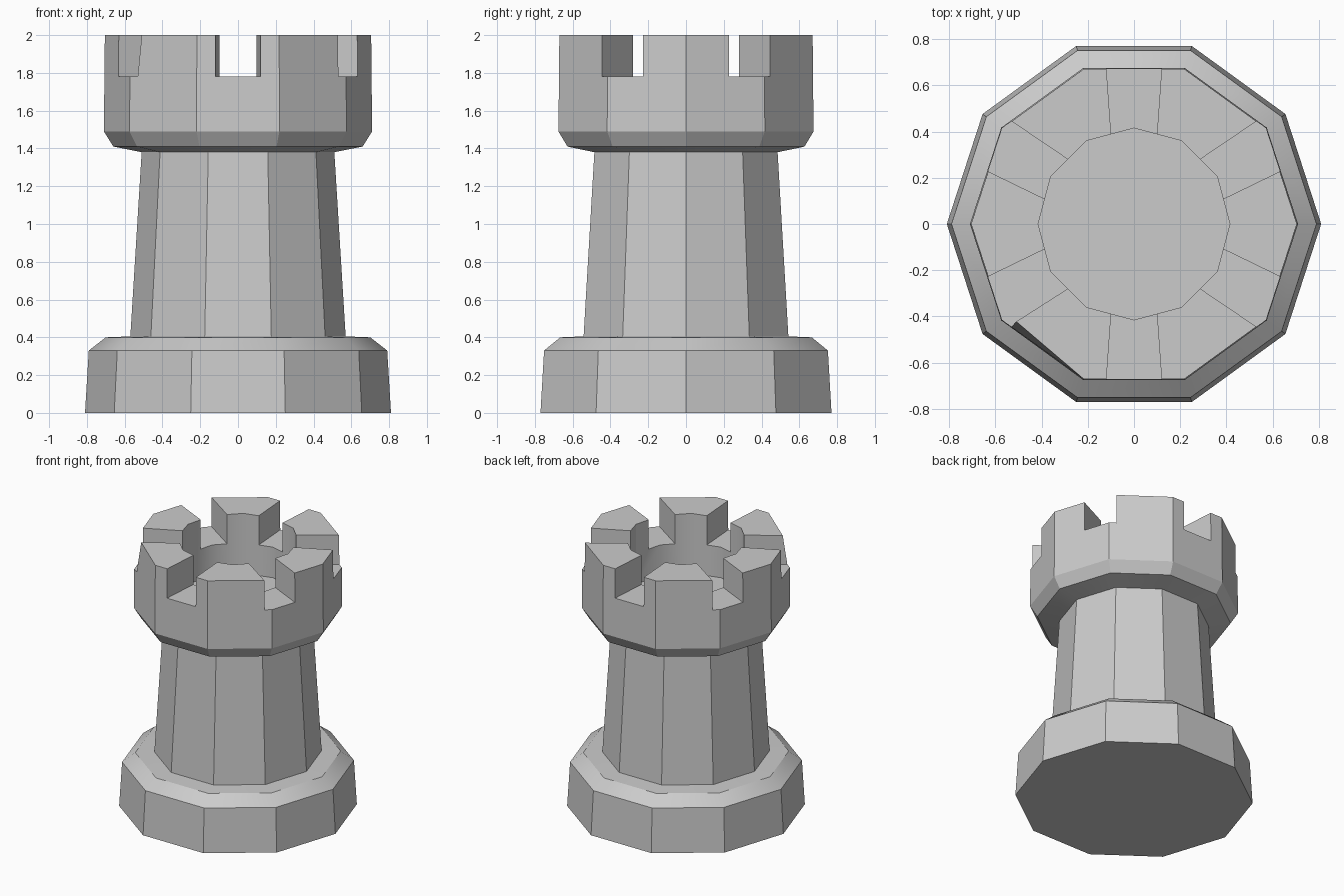
import bpy, bmesh
from math import pi, cos, sin
from mathutils import Vector, Matrix

if "Cube" in bpy.data.objects:
    bpy.data.objects.remove(bpy.data.objects["Cube"])


def new_object(name, bm):
    bmesh.ops.recalc_face_normals(bm, faces=bm.faces)
    mesh = bpy.data.meshes.new(name)
    bm.to_mesh(mesh)
    bm.free()
    obj = bpy.data.objects.new(name, mesh)
    bpy.context.collection.objects.link(obj)
    return obj


def lathe(bm, profile, sides):
    """Stack rings of (radius, height) and close both ends."""
    rings = [[bm.verts.new((r * cos(2 * pi * i / sides), r * sin(2 * pi * i / sides), z))
              for i in range(sides)] for r, z in profile]
    for low, high in zip(rings, rings[1:]):
        for i in range(sides):
            j = (i + 1) % sides
            bm.faces.new((low[i], low[j], high[j], high[i]))
    bm.faces.new(rings[0][::-1])
    bm.faces.new(rings[-1])


# Ten-sided tower: plinth, tapering shaft and flared head
bm = bmesh.new()
lathe(bm, [(0.81, 0), (0.79, 0.33), (0.70, 0.40), (0.57, 0.405),
           (0.51, 1.38), (0.66, 1.41), (0.71, 1.49), (0.705, 2.0)], 10)
tower = new_object("tower", bm)

# Twelve-sided well in the head
bm = bmesh.new()
lathe(bm, [(0.415, 1.55), (0.415, 2.2)], 12)
well = new_object("well_cutter", bm)

# Six slightly flared battlement gaps
bm = bmesh.new()
for k in range(6):
    cube = bmesh.ops.create_cube(bm, size=1)["verts"]
    for v in cube:
        r = 0.3 if v.co.x < 0 else 0.9
        half = 0.0714 * (1 + r)
        v.co = Vector((r, half if v.co.y > 0 else -half, 1.78 if v.co.z < 0 else 2.2))
    bmesh.ops.rotate(bm, verts=cube, matrix=Matrix.Rotation(pi / 6 + k * pi / 3, 3, 'Z'))
gaps = new_object("gap_cutter", bm)

bpy.context.view_layer.objects.active = tower
tower.select_set(True)
for cutter in (well, gaps):
    mod = tower.modifiers.new("cut", 'BOOLEAN')
    mod.operation = 'DIFFERENCE'
    mod.solver = 'EXACT'
    mod.object = cutter
    bpy.ops.object.modifier_apply(modifier=mod.name)
    bpy.data.objects.remove(cutter)

# One chipped merlon corner, leaning slightly inwards
corner = Vector((-0.52, -0.46, 2.0))
chip = min(tower.data.vertices, key=lambda v: (v.co - corner).length)
chip.co += Vector((0.02, 0.022, 0))

bpy.ops.object.shade_smooth_by_angle(angle=pi / 6)
